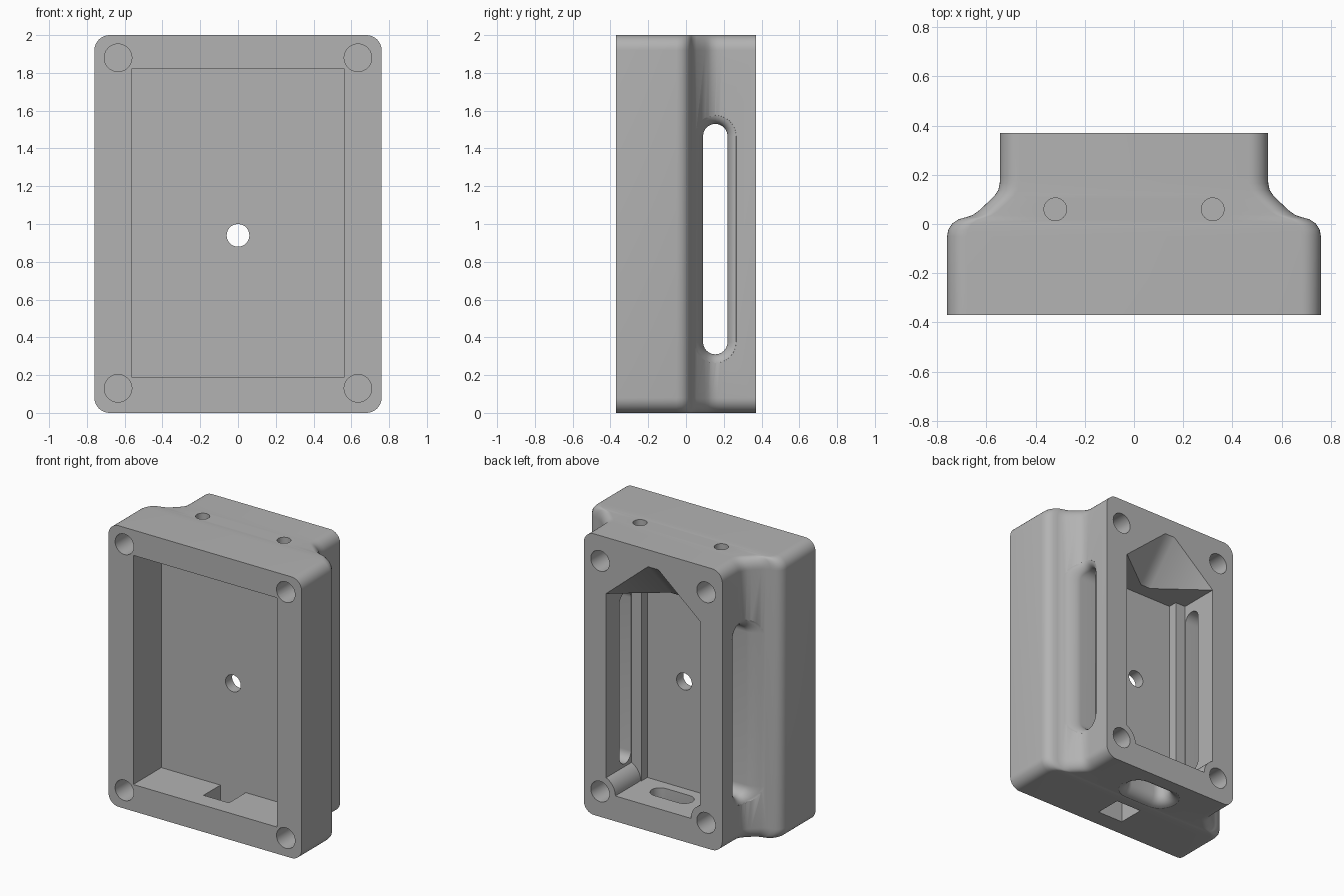
import bpy, bmesh, math
from mathutils import Vector, Matrix

if "Cube" in bpy.data.objects:
    bpy.data.objects.remove(bpy.data.objects["Cube"], do_unlink=True)

grey = bpy.data.materials.new("light grey plastic")
grey.use_nodes = True
GREY = (0.45, 0.45, 0.45, 1)
grey.diffuse_color = GREY
grey.node_tree.nodes["Principled BSDF"].inputs["Base Color"].default_value = GREY

# Half width of the housing at each depth: wide front block, sloped shoulder, narrow back
PROFILE = [(-0.37, 0.76), (-0.05, 0.76), (-0.022, 0.755), (0.003, 0.738), (0.019, 0.714),
           (0.027, 0.685), (0.037, 0.655), (0.055, 0.63), (0.1, 0.582), (0.118, 0.565),
           (0.138, 0.552), (0.165, 0.546), (0.19, 0.545), (0.37, 0.545)]


def half_width(y):
    for (y0, w0), (y1, w1) in zip(PROFILE, PROFILE[1:]):
        if y <= y1:
            return w0 + (w1 - w0) * (y - y0) / (y1 - y0)
    return PROFILE[-1][1]


def finish(bm, name):
    bmesh.ops.recalc_face_normals(bm, faces=bm.faces)
    mesh = bpy.data.meshes.new(name)
    bm.to_mesh(mesh)
    bm.free()
    mesh.materials.append(grey)
    obj = bpy.data.objects.new(name, mesh)
    bpy.context.collection.objects.link(obj)
    return obj


def loft(rings, name):
    """Closed solid through rings that have equal point counts."""
    bm = bmesh.new()
    loops = [[bm.verts.new(p) for p in ring] for ring in rings]
    n = len(loops[0])
    for a, b in zip(loops, loops[1:]):
        for i in range(n):
            bm.faces.new((a[i], a[(i + 1) % n], b[(i + 1) % n], b[i]))
    bm.faces.new(loops[0])
    bm.faces.new(loops[-1])
    return finish(bm, name)


def box(x0, x1, y0, y1, z0, z1):
    rings = [[(x0, y, z0), (x1, y, z0), (x1, y, z1), (x0, y, z1)] for y in (y0, y1)]
    return loft(rings, "box_cutter")


def cylinder(center, radius, length, axis):
    bm = bmesh.new()
    turn = Matrix.Rotation(math.pi / 2, 4, 'X') if axis == 'Y' else Matrix()
    bmesh.ops.create_cone(bm, cap_ends=True, segments=40, radius1=radius, radius2=radius,
                          depth=length, matrix=Matrix.Translation(center) @ turn)
    return finish(bm, "round_cutter")


def hull(points):
    bm = bmesh.new()
    for p in points:
        bm.verts.new(p)
    result = bmesh.ops.convex_hull(bm, input=bm.verts)
    spare = [v for v in result["geom_interior"] if isinstance(v, bmesh.types.BMVert)]
    bmesh.ops.delete(bm, geom=spare, context='VERTS')
    return finish(bm, "roof_cutter")


def cut(target, cutter):
    cutter.hide_render = True
    mod = target.modifiers.new("cut", 'BOOLEAN')
    mod.operation, mod.solver, mod.object = 'DIFFERENCE', 'EXACT', cutter
    graph = bpy.context.evaluated_depsgraph_get()
    mesh = bpy.data.meshes.new_from_object(target.evaluated_get(graph))
    target.modifiers.clear()
    target.data = mesh
    bpy.data.objects.remove(cutter, do_unlink=True)


def stadium(radius, straight, steps=12):
    """Slot outline: p along the slot, q across it."""
    points = []
    for end in (1, -1):
        for i in range(steps + 1):
            a = math.pi * i / steps
            points.append((end * (straight + radius * math.sin(a)), end * radius * math.cos(a)))
    return points


def flared_slot(straight, place, flare, radius=0.065):
    """place(p, q, depth) gives a point; depth None is the inner end."""
    rings = [[place(p, q, None) for p, q in stadium(radius, straight)]]
    for step in range(8):
        a = math.radians(80) * step / 7
        grown = radius + flare * (1 - math.cos(a))
        rings.append([place(p, q, flare * (1 - math.sin(a))) for p, q in stadium(grown, straight)])
    rings.append([place(p, q, -0.02) for p, q in stadium(radius + flare * 1.1, straight)])
    return loft(rings, "slot_cutter")


# Outer body: rounded rectangles lofted from front to back
R = 0.08


def body_ring(y, w):
    ring = []
    for k, (sx, z) in enumerate([(1, 2 - R), (-1, 2 - R), (-1, R), (1, R)]):
        for i in range(9):
            a = math.pi / 2 * (k + i / 8)
            ring.append((sx * (w - R) + R * math.cos(a), y, z + R * math.sin(a)))
    return ring


body = loft([body_ring(y, w) for y, w in PROFILE], "housing")

# Front pocket and square cable opening in its floor
cut(body, box(-0.565, 0.565, -0.5, -0.055, 0.19, 1.82))
cut(body, box(-0.1, 0.1, -0.245, -0.055, -0.1, 0.25))

# Back pocket with screw bosses left standing in the lower corners
pocket = box(-0.37, 0.37, 0.085, 0.45, 0.18, 1.6)
for s in (1, -1):
    cut(pocket, cylinder((s * 0.417, 0.17, 0.18), 0.12, 0.4, 'Y'))
cut(body, pocket)
cut(body, box(-0.29, 0.29, 0.02, 0.3, 0.18, 1.6))

# Sloped roof at the top of the back pocket
roof = []
for s in (1, -1):
    for y in (0.37, 0.45):
        roof += [(s * 0.37, y, 1.6), (s * 0.04, y, 1.88), (s * 0.37, y, 1.4)]
    roof += [(s * 0.04, 0.12, 1.6), (s * 0.04, 0.12, 1.4)]
cut(body, hull(roof))

# Flared slots in both sides and in the bottom
SLOT_Y = 0.155
for s in (1, -1):
    def on_side(p, q, depth, s=s):
        y = SLOT_Y + q
        x = 0.3 if depth is None else half_width(y) - depth
        return (s * x, y, 0.92 + p)
    cut(body, flared_slot(0.545, on_side, 0.055))
cut(body, flared_slot(0.095, lambda p, q, d: (p, SLOT_Y + q, 0.25 if d is None else d), 0.075))

# Round holes: centre, four front corners, four back corners, two on top
cut(body, cylinder((0, 0, 0.94), 0.06, 0.3, 'Y'))
for s in (1, -1):
    for z in (0.13, 1.88):
        cut(body, cylinder((s * 0.635, -0.37, z), 0.073, 0.5, 'Y'))
    for z in (0.18, 1.82):
        cut(body, cylinder((s * 0.417, 0.37, z), 0.073, 0.5, 'Y'))
    cut(body, cylinder((s * 0.32, 0.06, 2), 0.046, 0.35, 'Z'))

# Smooth the rounded surfaces, keep the machined edges sharp
bpy.ops.object.select_all(action='DESELECT')
body.select_set(True)
bpy.context.view_layer.objects.active = body
bpy.ops.object.shade_smooth_by_angle(angle=math.radians(30))
